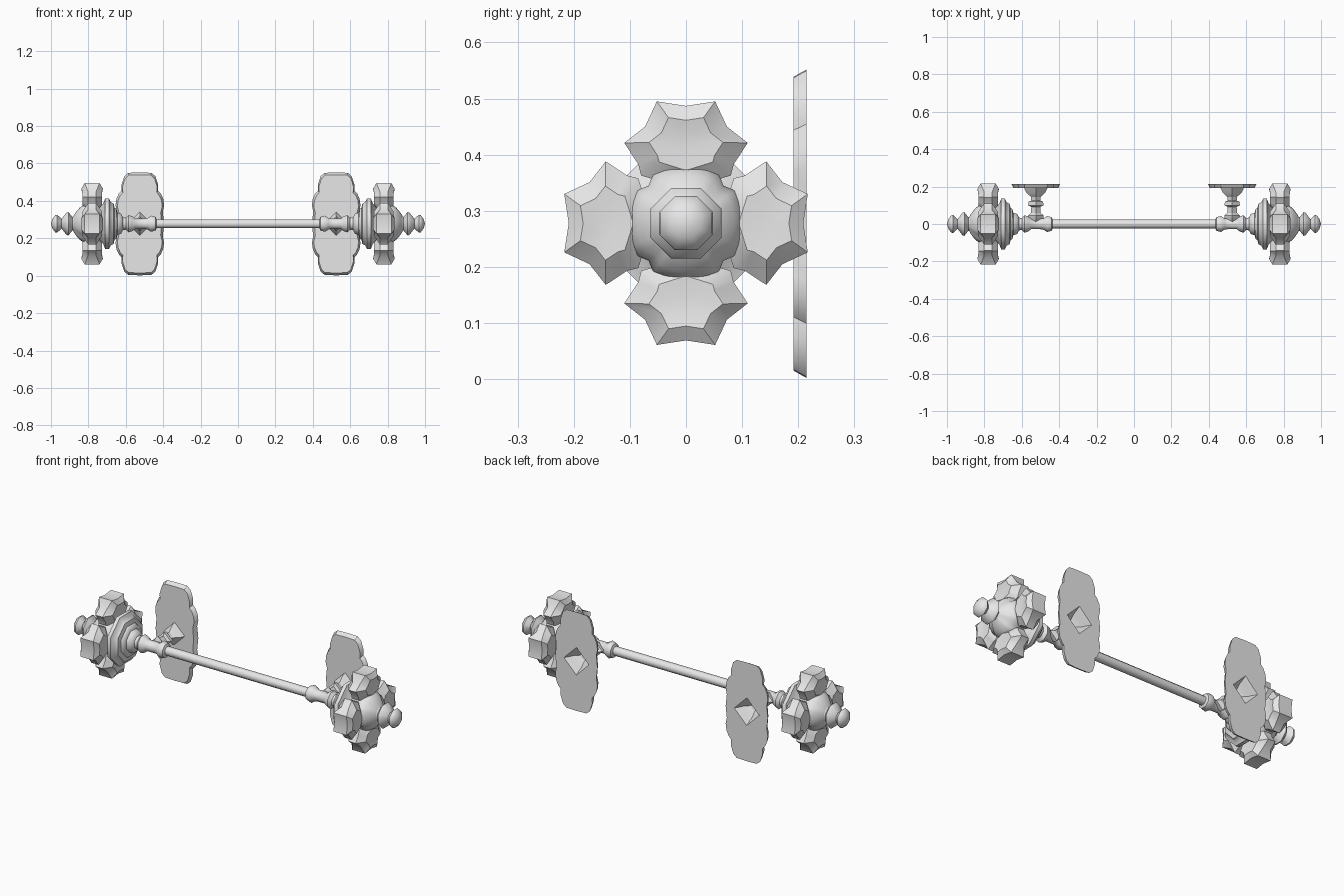
import bpy, bmesh, math
from mathutils import Vector

cube = bpy.data.objects.get("Cube")
if cube:
    bpy.data.objects.remove(cube)

AXIS_Z = 0.278      # height of the rod
BRACKET_X = 0.525   # distance of each wall bracket from the middle

metal = bpy.data.materials.new("light_grey")
metal.use_nodes = True
metal.diffuse_color = (0.8, 0.8, 0.8, 1)
metal.node_tree.nodes["Principled BSDF"].inputs["Base Color"].default_value = (0.8, 0.8, 0.8, 1)


def skin(name, rings, angle=50, mirror=True, caps=False):
    """Join equal closed rings of points into a surface, mirrored to both ends."""
    bm = bmesh.new()
    loops = [[bm.verts.new(p) for p in ring] for ring in rings]
    n = len(loops[0])
    for a, b in zip(loops, loops[1:]):
        for i in range(n):
            j = (i + 1) % n
            bm.faces.new((a[i], a[j], b[j], b[i]))
    if caps:
        bm.faces.new(loops[0])
        bm.faces.new(loops[-1])
    bmesh.ops.remove_doubles(bm, verts=bm.verts, dist=0.0001)
    bmesh.ops.recalc_face_normals(bm, faces=bm.faces)
    mesh = bpy.data.meshes.new(name)
    bm.to_mesh(mesh)
    bm.free()
    mesh.materials.append(metal)
    obj = bpy.data.objects.new(name, mesh)
    bpy.context.collection.objects.link(obj)
    bpy.ops.object.select_all(action='DESELECT')
    obj.select_set(True)
    bpy.context.view_layer.objects.active = obj
    bpy.ops.object.shade_smooth_by_angle(angle=math.radians(angle))
    if mirror:
        obj.modifiers.new("both_ends", 'MIRROR')
    return obj


def turned(profile, sides=8, notch=1.0):
    """Rings around the rod axis; notch pinches the radius on the diagonals."""
    rings = []
    for x, r in profile:
        ring = []
        for i in range(sides):
            a = 2 * math.pi * (i + (0.5 if sides == 8 else 0)) / sides
            k = 1 / math.cos(math.pi / 8) if sides == 8 else 1
            if sides > 8 and i % (sides // 4) == sides // 8:
                k = notch
            ring.append(Vector((x, r * k * math.cos(a), AXIS_Z + r * k * math.sin(a))))
        rings.append(ring)
    return rings


# Rod
skin("rod", turned([(-0.45, 0.023), (0.45, 0.023)]), mirror=False)

# Turned collars over the bracket and stepped cup behind the flower
skin("collar_and_cup", turned([
    (0.435, 0.023), (0.44, 0.036), (0.465, 0.043), (0.485, 0.03), (0.5, 0.028),
    (0.55, 0.028), (0.565, 0.04), (0.585, 0.046), (0.6, 0.032), (0.615, 0.034),
    (0.625, 0.054), (0.645, 0.06), (0.65, 0.08), (0.66, 0.085), (0.665, 0.108),
    (0.68, 0.115), (0.69, 0.135), (0.71, 0.135), (0.72, 0.11), (0.745, 0.08)]))

# Round flower heart with four notches
skin("flower_heart", turned([
    (0.72, 0.07), (0.74, 0.09), (0.765, 0.104), (0.805, 0.105), (0.825, 0.1),
    (0.845, 0.087), (0.86, 0.07), (0.875, 0.05), (0.885, 0.03)], 32, 0.9))

# Double end knob
skin("end_knob", turned([
    (0.87, 0.045), (0.885, 0.036), (0.907, 0.063), (0.917, 0.06), (0.943, 0.026),
    (0.967, 0.048), (0.977, 0.046), (0.992, 0.026), (1.0, 0.0)]))

# Four thick scalloped petals: half outline as (sideways, outward)
half = [(0.052, 0.217), (0.073, 0.172), (0.11, 0.143), (0.085, 0.105), (0.08, 0.085)]
outline = [(0, 0.209)] + half + [(0, 0.06)] + [(-s, o) for s, o in reversed(half)]


def petal_ring(turn, scale, depth, tip_depth):
    ring = []
    for s, o in outline:
        s, o2 = s * scale, 0.145 + (o - 0.145) * scale
        x = 0.78 + (tip_depth if o > 0.2 else depth)
        c, d = math.cos(turn), math.sin(turn)
        ring.append(Vector((x, s * c + o2 * d, AXIS_Z + o2 * c - s * d)))
    return ring


for i, place in enumerate(("top", "back", "bottom", "front")):
    t = i * math.pi / 2
    steps = [(0.25, 0.05, 0.052), (0.6, 0.052, 0.057), (1, 0.022, 0.04)]
    rings = [petal_ring(t, *s) for s in steps]
    rings += [petal_ring(t, s, -d, -e) for s, d, e in reversed(steps)]
    skin(place + "_petal", rings, 40, caps=True)

# Wall plate: one quarter of the scalloped outline as (x, z)
quarter = [(0, 0.275), (0.062, 0.273), (0.083, 0.255), (0.098, 0.21), (0.097, 0.178),
           (0.112, 0.163), (0.125, 0.135), (0.13, 0.1), (0.123, 0.065), (0.13, 0)]
right = quarter + [(x, -z) for x, z in reversed(quarter[:-1])]
plate = right + [(-x, z) for x, z in reversed(right[1:-1])]


def plate_ring(y, inset):
    ring = []
    for x, z in plate:
        k = 1 - inset / math.hypot(x, z)
        ring.append(Vector((BRACKET_X + x * k, y, AXIS_Z - 0.001 + z * k)))
    return ring


def hole_ring(y, r):
    ring = []
    for x, z in plate:
        k = r / (abs(x) + abs(z))
        ring.append(Vector((BRACKET_X + x * k, y, AXIS_Z + z * k)))
    return ring


skin("wall_plate", [hole_ring(0.192, 0.062), plate_ring(0.192, 0.013),
                    plate_ring(0.215, 0), hole_ring(0.215, 0.077)], 30)

# Four-sided bracket arm, hollow where it meets the wall
arm = [(0.215, 0.077), (0.192, 0.062), (0.17, 0.052), (0.145, 0.026), (0.125, 0.024),
       (0.12, 0.038), (0.1, 0.042), (0.092, 0.024), (0.06, 0.026), (0.045, 0.042),
       (0.03, 0.04), (0.0, 0.02)]
skin("bracket_arm", [[Vector((BRACKET_X + r * math.cos(a), y, AXIS_Z + r * math.sin(a)))
                      for a in (0, math.pi / 2, math.pi, 1.5 * math.pi)]
                     for y, r in arm], 30)
